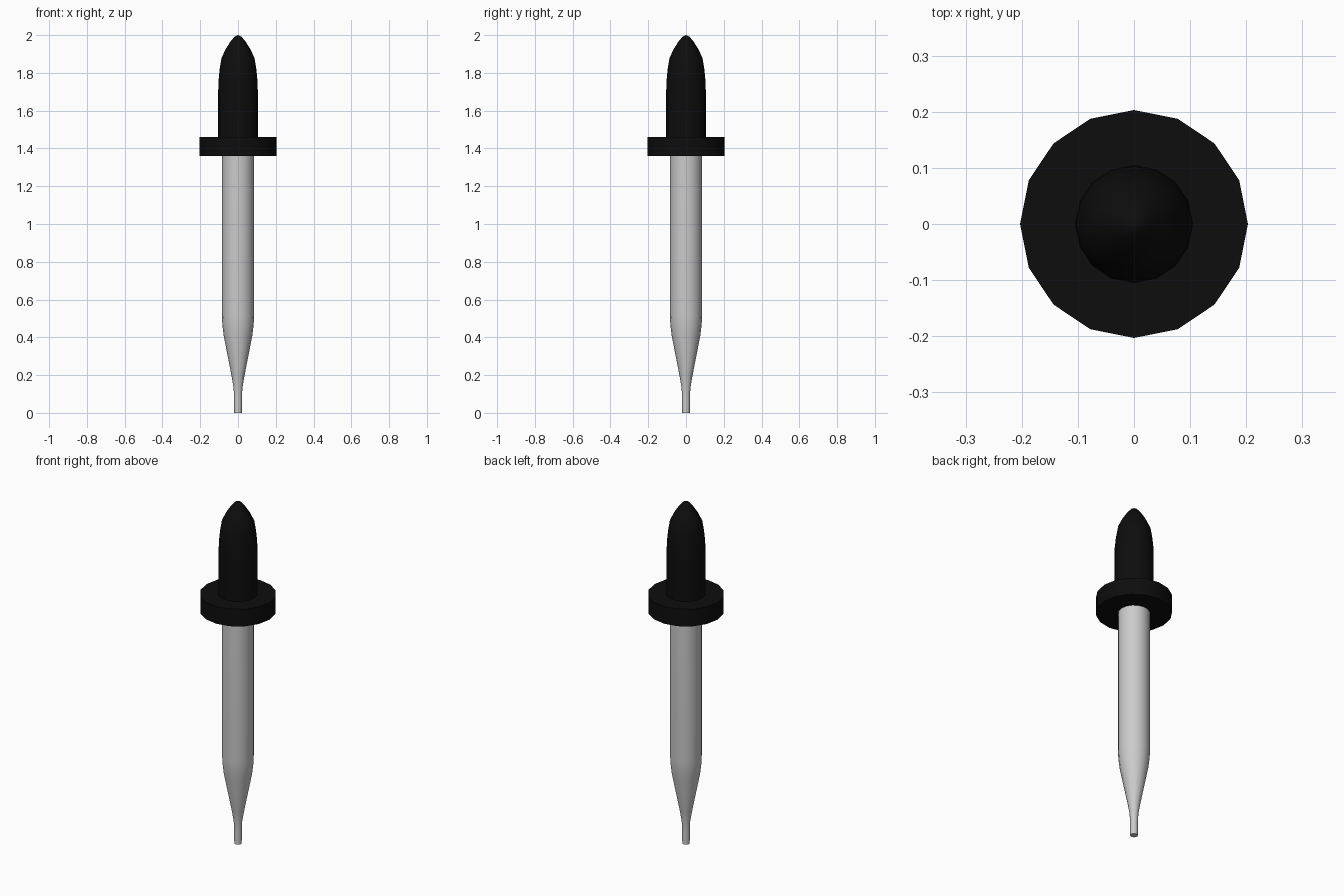
import bpy, bmesh, math

if "Cube" in bpy.data.objects:
    bpy.data.objects.remove(bpy.data.objects["Cube"])

SIDES = 16

rubber = bpy.data.materials.new("black_rubber")
rubber.diffuse_color = (0.004, 0.004, 0.004, 1)
rubber.use_nodes = True
rubber.node_tree.nodes["Principled BSDF"].inputs["Base Color"].default_value = rubber.diffuse_color


def lathe(name, profile, mat=None):
    """Revolve (radius, z) points, listed bottom to top, around z."""
    bm = bmesh.new()
    rings = []
    for r, z in profile:
        if r == 0:
            rings.append([bm.verts.new((0, 0, z))] * SIDES)
        else:
            rings.append([bm.verts.new((r * math.cos(2 * math.pi * i / SIDES),
                                        r * math.sin(2 * math.pi * i / SIDES), z))
                          for i in range(SIDES)])
    for a, b in zip(rings, rings[1:]):
        for i in range(SIDES):
            j = (i + 1) % SIDES
            corners = list(dict.fromkeys((a[i], a[j], b[j], b[i])))
            bm.faces.new(corners)
    # flat caps on open ends
    if profile[0][0] > 0:
        bm.faces.new(rings[0][::-1])
    if profile[-1][0] > 0:
        bm.faces.new(rings[-1])
    bmesh.ops.recalc_face_normals(bm, faces=bm.faces[:])
    mesh = bpy.data.meshes.new(name)
    bm.to_mesh(mesh)
    bm.free()
    obj = bpy.data.objects.new(name, mesh)
    bpy.context.collection.objects.link(obj)
    if mat:
        mesh.materials.append(mat)
    bpy.ops.object.select_all(action='DESELECT')
    obj.select_set(True)
    bpy.context.view_layer.objects.active = obj
    bpy.ops.object.shade_smooth_by_angle(angle=math.radians(35))
    return obj


# Glass tube narrowing to the nozzle
lathe("glass_tube", [(0.02, 0), (0.021, 0.07), (0.023, 0.13), (0.033, 0.19),
                     (0.076, 0.41), (0.083, 0.47), (0.085, 0.51), (0.085, 1.37)])

# Rubber squeeze bulb with its collar
lathe("rubber_bulb", [(0.203, 1.36), (0.203, 1.46), (0.105, 1.46), (0.105, 1.7),
                      (0.103, 1.76), (0.097, 1.82), (0.087, 1.88), (0.063, 1.93),
                      (0.037, 1.97), (0.018, 1.992), (0, 2.0)], rubber)
